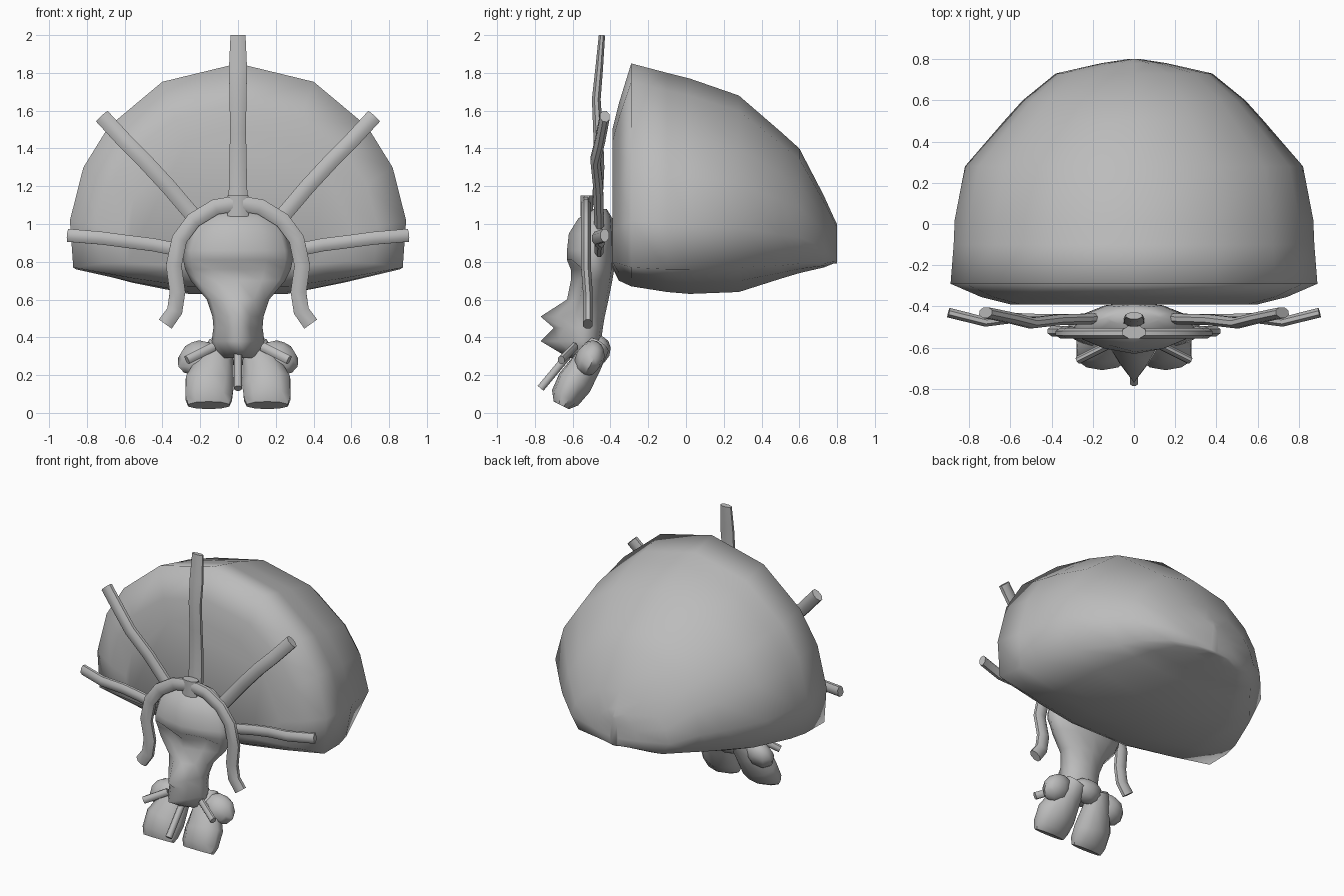
import bpy, bmesh, math
from mathutils import Vector, Matrix

if "Cube" in bpy.data.objects:
    bpy.data.objects.remove(bpy.data.objects["Cube"])

grey = bpy.data.materials.new("plain grey")
grey.use_nodes = True
grey.diffuse_color = (0.5, 0.5, 0.5, 1)
grey.node_tree.nodes["Principled BSDF"].inputs["Base Color"].default_value = (0.5, 0.5, 0.5, 1)


def finish(name, bm, angle=50):
    bmesh.ops.recalc_face_normals(bm, faces=bm.faces)
    me = bpy.data.meshes.new(name)
    bm.to_mesh(me)
    bm.free()
    me.materials.append(grey)
    ob = bpy.data.objects.new(name, me)
    bpy.context.collection.objects.link(ob)
    bpy.ops.object.select_all(action="DESELECT")
    ob.select_set(True)
    bpy.context.view_layer.objects.active = ob
    bpy.ops.object.shade_smooth_by_angle(angle=math.radians(angle))
    return ob


def loft(name, rings, angle=50):
    """Skin closed rings of points and cap both ends."""
    bm = bmesh.new()
    rows = [[bm.verts.new(p) for p in ring] for ring in rings]
    n = len(rows[0])
    for a, b in zip(rows, rows[1:]):
        for i in range(n):
            bm.faces.new((a[i], a[(i + 1) % n], b[(i + 1) % n], b[i]))
    bm.faces.new(rows[0])
    bm.faces.new(rows[-1])
    return finish(name, bm, angle)


def tube(name, path, wide, thick, n=8):
    """Flattened tube; wide lies in the xz plane, thick along y."""
    pts = [Vector(p) for p in path]
    rings = []
    for i, p in enumerate(pts):
        d = (pts[min(i + 1, len(pts) - 1)] - pts[max(i - 1, 0)]).normalized()
        side = d.cross(Vector((0, 1, 0))).normalized()
        up = side.cross(d)
        w, t = (wide[i], thick[i]) if isinstance(wide, list) else (wide, thick)
        rings.append([p + side * w * math.cos(a) + up * t * math.sin(a)
                      for a in (math.tau * (k + 0.5) / n for k in range(n))])
    return loft(name, rings)


def lobe(name, centre, size, tilt=(0, 0)):
    """Soft rounded lump, tilted about x and then y."""
    bm = bmesh.new()
    m = (Matrix.Translation(centre) @ Matrix.Rotation(tilt[1], 4, "Y")
         @ Matrix.Rotation(tilt[0], 4, "X") @ Matrix.Diagonal((*size, 1)))
    bmesh.ops.create_uvsphere(bm, u_segments=8, v_segments=6, radius=1, matrix=m)
    return finish(name, bm)


def flip(path, s):
    return [(s * x, y, z) for x, y, z in path]


# Great domed shell: arched sections from front to back
ARCH = [(0, 1), (.45, .91), (.77, .69), (.92, .49), (1, .23)]


def shell_section(y, w, top, edge, base, corner):
    half = [(w * u, edge + (top - edge) * v) for u, v in ARCH]
    half += [(w * corner, edge), (w * .64, edge + (base - edge) * .55), (w * .3, base)]
    pts = half + [(0, base)] + [(-x, z) for x, z in half[:0:-1]]
    return [(x, y, z) for x, z in pts]


loft("shell", [shell_section(*r) for r in (
    (-.39, .6, 1.5, .80, .77, .97), (-.355, .74, 1.64, .79, .70, .97),
    (-.29, .89, 1.85, .77, .67, .98), (-.1, .875, 1.8, .76, .64, .98),
    (.02, .87, 1.77, .76, .63, .95), (.28, .82, 1.68, .77, .64, .88),
    (.5, .63, 1.49, .78, .71, .86), (.6, .54, 1.4, .79, .74, .86),
    (.73, .38, 1.15, .79, .77, .86), (.78, .16, 1.04, .8, .79, .9),
    (.8, .03, 1.0, .8, .79, .9))], 100)

# Head: stacked rings of height, width, face, centre ridge, eye dent and back
HEAD = [(1.08, .13, -.49, -.49, 0, -.42), (1.03, .2, -.56, -.57, 0, -.39),
        (.95, .26, -.60, -.62, 0, -.38), (.86, .285, -.62, -.63, 0, -.38),
        (.81, .29, -.62, -.63, 0, -.38), (.76, .28, -.60, -.61, .04, -.38),
        (.70, .25, -.60, -.61, .015, -.39), (.6, .165, -.61, -.63, 0, -.41),
        (.51, .135, -.64, -.77, -.05, -.43), (.45, .13, -.64, -.70, -.02, -.44),
        (.38, .14, -.64, -.77, -.05, -.45), (.29, .11, -.60, -.62, 0, -.47)]
rings = []
for z, w, front, ridge, dent, back in HEAD:
    ring = []
    for k in range(12):
        a = math.tau * k / 12
        y = (front + back) / 2 - (front - back) / -2 * math.cos(a)
        if k == 0:
            y = ridge
        elif k in (1, 11):
            y += dent
        ring.append((w * math.sin(a), y, z))
    rings.append(ring)
loft("head", rings, 100)

# Headband with hanging ends, and its centre clasp
arch = [(.385, -.52, .47), (.335, -.52, .54), (.32, -.52, .64), (.34, -.53, .78),
        (.31, -.53, .92), (.235, -.53, 1.02), (.12, -.53, 1.09), (0, -.53, 1.11)]
tube("headband", arch + flip(arch[-2::-1], -1), .045, .028)
tube("band_clasp", [(0, -.525, 1.04), (0, -.525, 1.1), (0, -.525, 1.15)], .06, .035, 8)

# Radiating crest plumes
tube("centre_plume", [(0, -.47, 1.1), (0, -.46, 1.3), (0, -.465, 1.48), (0, -.475, 1.66),
                      (0, -.46, 1.82), (0, -.445, 2.0)], [.055, .05, .046, .048, .052, .043],
     [.03, .03, .028, .025, .022, .018])
upper = [(.2, -.46, 1.0), (.37, -.465, 1.2), (.5, -.48, 1.34), (.6, -.455, 1.44), (.72, -.43, 1.57)]
lower = [(.3, -.46, .86), (.45, -.46, .89), (.57, -.455, .905), (.72, -.475, .925), (.9, -.43, .94)]

for s, side in ((1, "left"), (-1, "right")):
    tube(side + "_upper_plume", flip(upper, s), .045, .028)
    tube(side + "_lower_plume", flip(lower, s), .037, .025)
    # Collar petals flaring down and forward
    tube(side + "_petal", flip([(.09, -.46, .36), (.12, -.52, .27), (.15, -.59, .16),
                                (.155, -.64, .08), (.155, -.66, .04)], s),
         [.07, .1, .135, .13, .115], [.06, .08, .095, .08, .045], 10)
    lobe(side + "_collar_lobe", (s * .21, -.51, .29), (.115, .075, .095), (-.5, s * .4))
    tube(side + "_collar_pin", flip([(.13, -.59, .35), (.27, -.66, .28)], s), .025, .02)

# Rear of the collar and the centre pin
lobe("rear_collar_lobe", (0, -.47, .33), (.12, .07, .08), (-.4, 0))
tube("centre_collar_pin", [(0, -.62, .31), (0, -.77, .13)], .022, .022)
